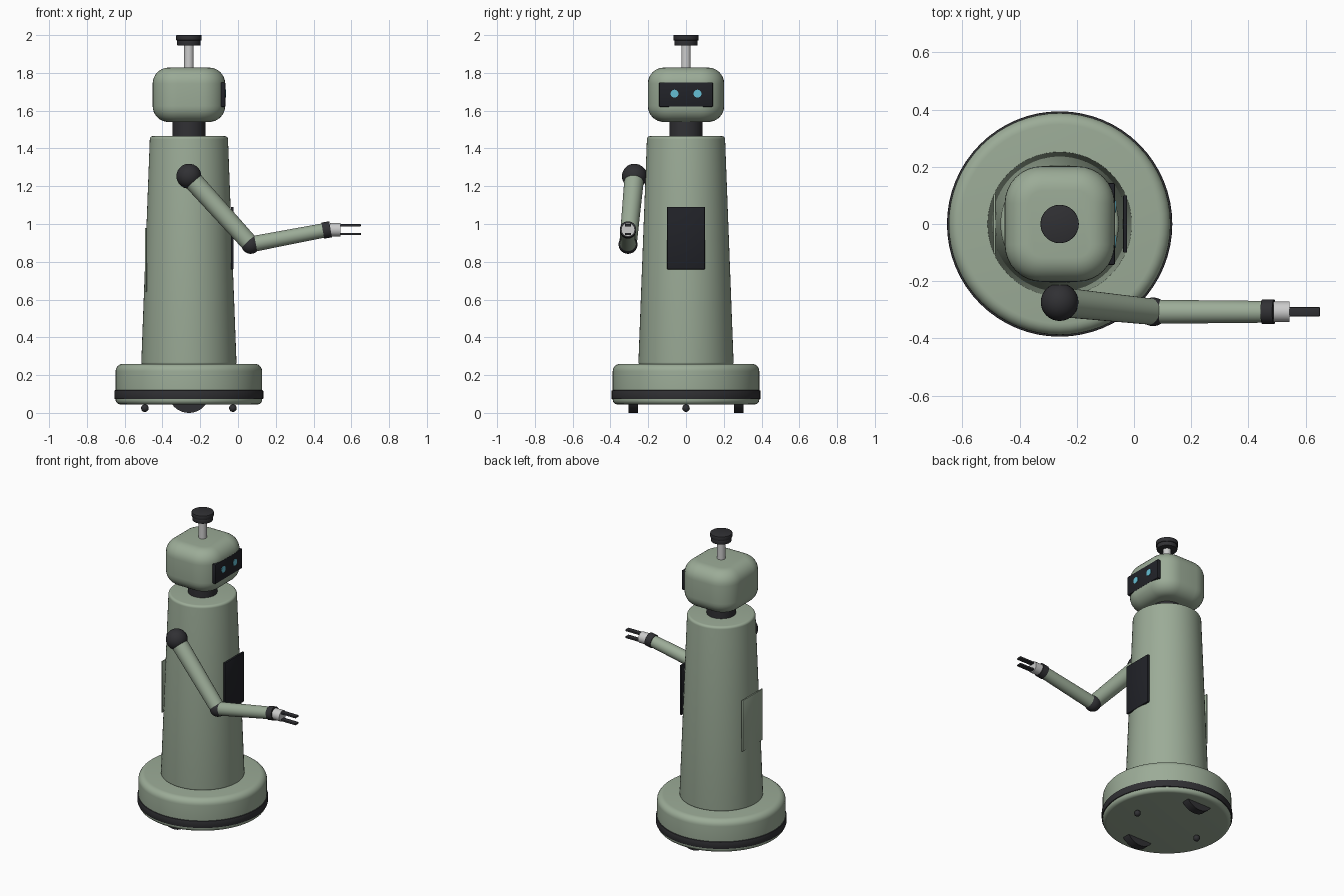
import bpy, bmesh
from math import sin, cos, pi, radians
from mathutils import Vector

if "Cube" in bpy.data.objects:
    bpy.data.objects.remove(bpy.data.objects["Cube"])

CX = -0.26  # robot axis


def material(name, rgb):
    m = bpy.data.materials.new(name)
    m.diffuse_color = (*rgb, 1)
    m.use_nodes = True
    m.node_tree.nodes["Principled BSDF"].inputs["Base Color"].default_value = m.diffuse_color
    return m


GREEN = material("sage", (0.33, 0.41, 0.31))
DARK = material("rubber", (0.03, 0.03, 0.034))
SCREEN = material("screen_black", (0.015, 0.016, 0.021))
BLUE = material("eye_blue", (0.13, 0.52, 0.66))


def finish(name, bm, mat=None):
    bmesh.ops.recalc_face_normals(bm, faces=bm.faces)
    me = bpy.data.meshes.new(name)
    bm.to_mesh(me)
    bm.free()
    ob = bpy.data.objects.new(name, me)
    bpy.context.collection.objects.link(ob)
    if mat:
        me.materials.append(mat)
    bpy.ops.object.select_all(action='DESELECT')
    ob.select_set(True)
    bpy.context.view_layer.objects.active = ob
    bpy.ops.object.shade_smooth_by_angle(angle=radians(35))
    return ob


def loft(name, rings, mat):
    """Skin closed rings and cap both ends."""
    bm = bmesh.new()
    loops = [[bm.verts.new(p) for p in r] for r in rings]
    n = len(loops[0])
    for a, b in zip(loops, loops[1:]):
        for i in range(n):
            bm.faces.new((a[i], a[(i + 1) % n], b[(i + 1) % n], b[i]))
    bm.faces.new(loops[0][::-1])
    bm.faces.new(loops[-1])
    return finish(name, bm, mat)


def round_profile(r0, z0, r1, z1, f0, f1, steps=6):
    """Side profile with rounded bottom (f0) and top (f1) edges."""
    arc = [pi / 2 * i / steps for i in range(steps + 1)]
    return ([(r0 - f0 + f0 * sin(a), z0 + f0 - f0 * cos(a)) for a in arc] +
            [(r1 - f1 + f1 * cos(a), z1 - f1 + f1 * sin(a)) for a in arc])


def lathe(name, profile, mat, n=64):
    return loft(name, [[(CX + r * cos(2 * pi * i / n), r * sin(2 * pi * i / n), z)
                        for i in range(n)] for r, z in profile], mat)


def rod(name, p, q, r0, r1, mat=None, n=32):
    p, q = Vector(p), Vector(q)
    bm = bmesh.new()
    bmesh.ops.create_cone(bm, cap_ends=True, segments=n, radius1=r0, radius2=r1,
                          depth=(q - p).length)
    rot = Vector((0, 0, 1)).rotation_difference(q - p).to_matrix()
    for v in bm.verts:
        v.co = rot @ v.co + (p + q) / 2
    return finish(name, bm, mat)


def ball(name, c, r, mat):
    bm = bmesh.new()
    bmesh.ops.create_uvsphere(bm, u_segments=32, v_segments=16, radius=r)
    bmesh.ops.translate(bm, vec=c, verts=bm.verts)
    return finish(name, bm, mat)


def box(name, lo, hi, mat, bevel=0.003):
    bm = bmesh.new()
    bmesh.ops.create_cube(bm, size=1)
    for v in bm.verts:
        v.co = [l + (h - l) * (c + 0.5) for l, h, c in zip(lo, hi, v.co)]
    bmesh.ops.bevel(bm, geom=bm.edges[:], offset=bevel, segments=2, profile=0.5,
                    affect='EDGES')
    return finish(name, bm, mat)


# Drive base, bumper, wheels and casters
lathe("base", round_profile(0.388, 0.045, 0.388, 0.26, 0.025, 0.04), GREEN)
lathe("bumper", round_profile(0.394, 0.073, 0.394, 0.12, 0.004, 0.004, 2), DARK)
for s, side in ((-1, "right"), (1, "left")):
    rod(side + "_wheel", (CX, s * 0.253, 0.11), (CX, s * 0.305, 0.11), 0.11, 0.11, DARK, 48)
    ball(("rear" if s < 0 else "front") + "_caster", (CX + s * 0.233, 0, 0.025), 0.02, DARK)

# Tapered body and neck
lathe("body", round_profile(0.252, 0.255, 0.207, 1.465, 0.012, 0.016), GREEN)
lathe("neck", [(0.088, 1.455), (0.088, 1.55)], DARK)


# Head: rounded rectangle plan with rounded top and bottom
def head_ring(inset, z):
    hx, hy, r = 0.192, 0.202, 0.13
    pts = []
    for k, (sx, sy) in enumerate(((1, 1), (-1, 1), (-1, -1), (1, -1))):
        for i in range(9):
            a = pi / 2 * (k + i / 8)
            pts.append((CX + sx * (hx - r) + (r - inset) * cos(a),
                        sy * (hy - r) + (r - inset) * sin(a), z))
    return pts


loft("head", [head_ring(1 - r, z) for r, z in
              round_profile(1, 1.54, 1, 1.828, 0.085, 0.085, 8)], GREEN)

# Face visor with eyes
box("visor", (-0.098, -0.143, 1.62), (-0.066, 0.143, 1.75), SCREEN, 0.006)
for s, side in ((-1, "right"), (1, "left")):
    rod(side + "_eye", (-0.07, s * 0.061, 1.69), (-0.063, s * 0.061, 1.69), 0.021, 0.021, BLUE)

# Sensor mast
lathe("mast", [(0.025, 1.82), (0.025, 1.95)], None, 32)
lathe("sensor_lower", round_profile(0.062, 1.945, 0.062, 1.975, 0.003, 0.003, 2), DARK)
lathe("sensor_cap", round_profile(0.067, 1.972, 0.067, 2.0, 0.003, 0.003, 2), DARK)

# Chest screen and back service panel
box("chest_screen", (-0.038, -0.1, 0.76), (-0.024, 0.1, 1.09), SCREEN)
box("back_panel", (-0.492, -0.105, 0.64), (-0.483, 0.105, 0.98), GREEN, 0.002)

# Arm
shoulder, elbow, wrist = (CX, -0.273, 1.253), (0.067, -0.307, 0.892), (0.46, -0.307, 0.967)
ball("shoulder", shoulder, 0.066, DARK)
rod("upper_arm", shoulder, elbow, 0.052, 0.046, GREEN)
ball("elbow", elbow, 0.05, DARK)
rod("forearm", elbow, wrist, 0.042, 0.038, GREEN)
rod("wrist", (0.449, -0.307, 0.965), (0.49, -0.307, 0.972), 0.043, 0.043, DARK)

# Gripper
rod("gripper_palm", (0.487, -0.307, 0.97), (0.543, -0.307, 0.97), 0.036, 0.036)
for s, side in ((-1, "lower"), (1, "upper")):
    z = 0.97 + s * 0.023
    box(side + "_finger", (0.53, -0.323, z - 0.006), (0.65, -0.291, z + 0.006), DARK, 0.002)
